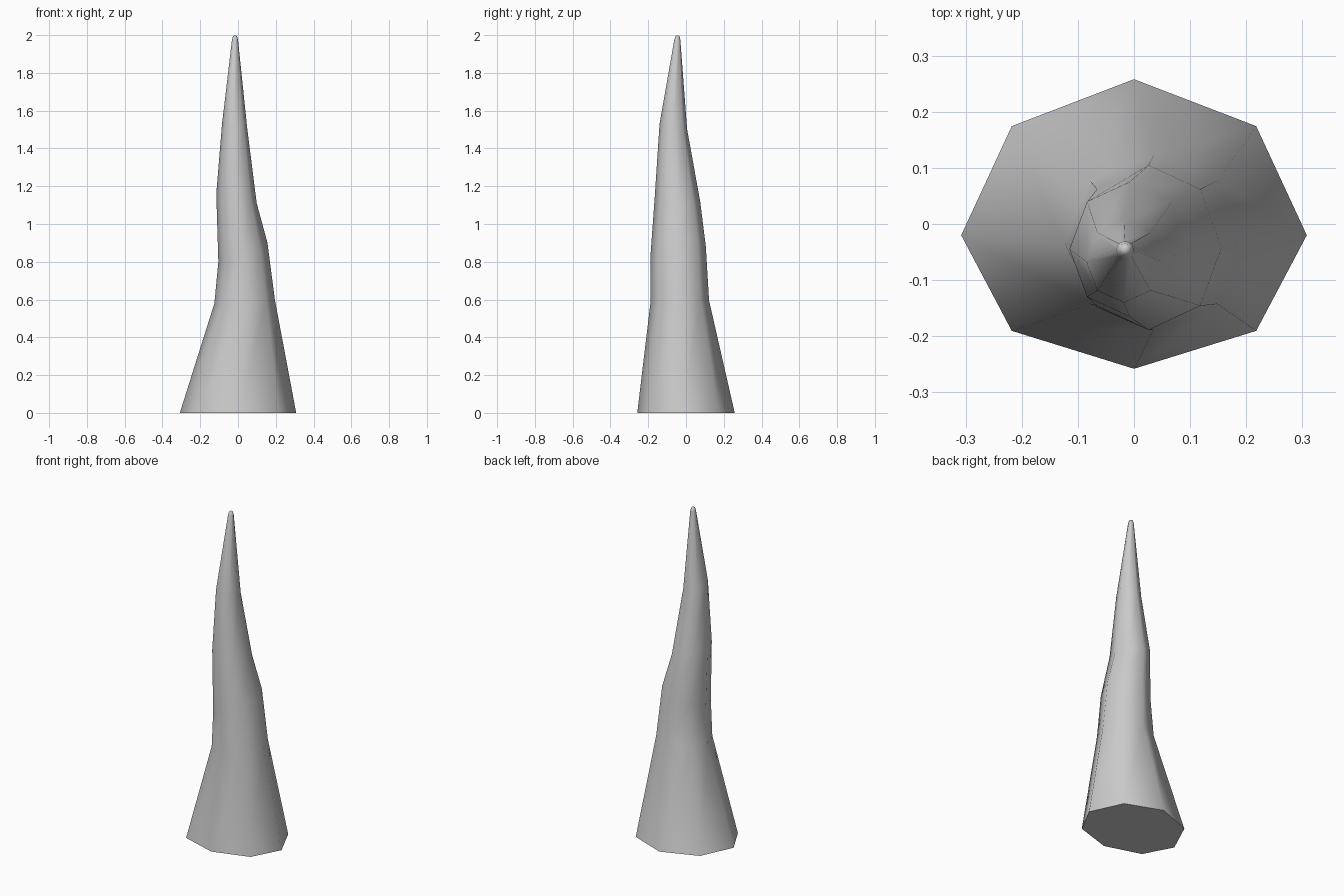
import bpy, bmesh, math

cube = bpy.data.objects.get("Cube")
if cube:
    bpy.data.objects.remove(cube, do_unlink=True)

SIDES = 8
# Rings from base to tip: centre x, y, z, radius x, y, tilt in z along x, y
RINGS = [
    (0, 0, 0, .308, .258, 0, 0),
    (.035, -.033, .59, .16, .155, .01, .005),
    (.026, -.042, .85, .13, .147, .05, .03),
    (-.008, -.045, 1.135, .107, .12, -.025, -.015),
    (-.018, -.067, 1.515, .067, .073, -.01, -.015),
    (-.016, -.046, 1.975, .016, .016, 0, 0),
    (-.016, -.045, 1.993, .011, .011, 0, 0),
]

# Stone colour
stone = bpy.data.materials.new("grey_stone")
stone.use_nodes = True
colour = (.6, .6, .6, 1)
stone.diffuse_color = colour
stone.node_tree.nodes["Principled BSDF"].inputs["Base Color"].default_value = colour

# Crooked spike, skinned ring by ring
bm = bmesh.new()
rings = []
for cx, cy, cz, rx, ry, tx, ty in RINGS:
    ring = []
    for i in range(SIDES):
        a = math.tau * i / SIDES
        c, s = math.cos(a), math.sin(a)
        ring.append(bm.verts.new((cx + rx * c, cy + ry * s, cz + tx * c + ty * s)))
    rings.append(ring)

# Base corners on the left and right sit slightly forward
for i in (0, SIDES // 2):
    rings[0][i].co.y -= .02
for i in (1, 3, 5, 7):
    rings[0][i].co.y -= .008

for low, high in zip(rings, rings[1:]):
    for i in range(SIDES):
        j = (i + 1) % SIDES
        bm.faces.new((low[i], low[j], high[j], high[i]))

# Rounded tip
tip = bm.verts.new((-.016, -.045, 2))
for i in range(SIDES):
    bm.faces.new((rings[-1][i], rings[-1][(i + 1) % SIDES], tip))
for face in bm.faces:
    face.smooth = True

# Flat underside with a crisp rim
base = bm.faces.new(rings[0][::-1])
for edge in base.edges:
    edge.smooth = False

bmesh.ops.recalc_face_normals(bm, faces=bm.faces)
mesh = bpy.data.meshes.new("stone_spike")
bm.to_mesh(mesh)
bm.free()
mesh.materials.append(stone)
spike = bpy.data.objects.new("stone_spike", mesh)
bpy.context.collection.objects.link(spike)
